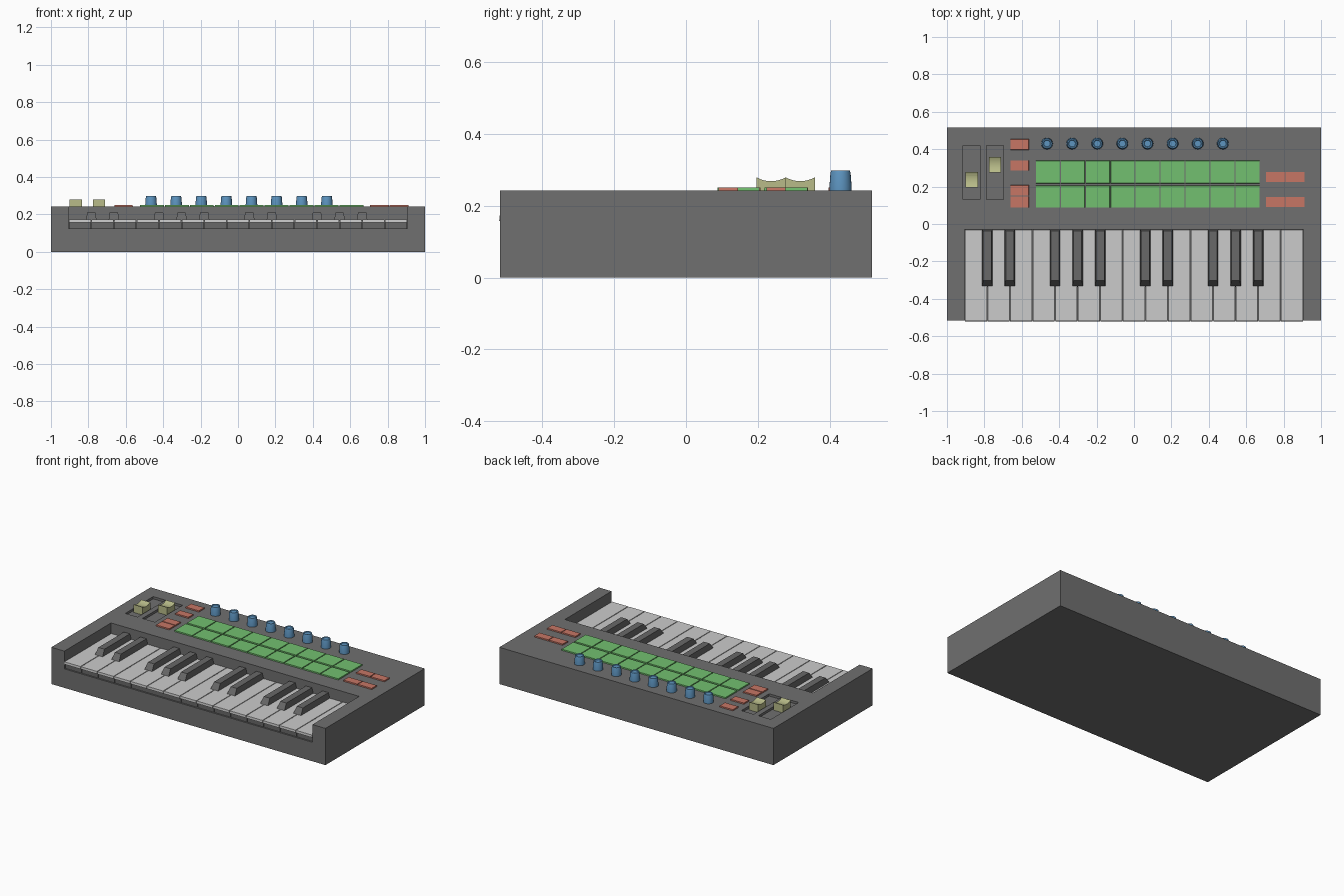
import bpy, bmesh, math
from mathutils import Vector

if "Cube" in bpy.data.objects:
    bpy.data.objects.remove(bpy.data.objects["Cube"], do_unlink=True)


def material(name, rgb):
    m = bpy.data.materials.new(name)
    m.use_nodes = True
    m.diffuse_color = (*rgb, 1)
    m.node_tree.nodes["Principled BSDF"].inputs["Base Color"].default_value = (*rgb, 1)
    return m


CASE = material("case grey", (0.16, 0.16, 0.16))
WHITE = material("key light grey", (0.6, 0.6, 0.6))
BLACK = material("key dark grey", (0.14, 0.14, 0.14))
GREEN = material("pad green", (0.17, 0.53, 0.16))
RED = material("button red", (0.57, 0.18, 0.13))
BLUE = material("knob blue", (0.11, 0.30, 0.53))
OLIVE = material("wheel olive", (0.48, 0.50, 0.25))


def finish(name, bm, mat):
    bmesh.ops.recalc_face_normals(bm, faces=bm.faces)
    mesh = bpy.data.meshes.new(name)
    bm.to_mesh(mesh)
    bm.free()
    mesh.materials.append(mat)
    ob = bpy.data.objects.new(name, mesh)
    bpy.context.collection.objects.link(ob)
    return ob


def box(name, mat, x, y, z, taper=0.0, front_slope=0.0):
    """Box from (min, max) ranges; the top can shrink and its front lean back."""
    bm = bmesh.new()
    bmesh.ops.create_cube(bm, size=1)
    for v in bm.verts:
        sx, sy, sz = (c > 0 for c in v.co)
        v.co = Vector((x[sx], y[sy], z[sz]))
        if sz:
            v.co.x += -taper if sx else taper
            v.co.y += -taper if sy else taper + front_slope
    return finish(name, bm, mat)


def extrude_x(name, mat, profile, x):
    """Side outline of (y, z) points pushed along x."""
    bm = bmesh.new()
    face = bm.faces.new([bm.verts.new((x[0], y, z)) for y, z in profile])
    out = bmesh.ops.extrude_face_region(bm, geom=[face])
    for v in out["geom"]:
        if isinstance(v, bmesh.types.BMVert):
            v.co.x = x[1]
    return finish(name, bm, mat)


def lathe(name, mat, profile, centre, steps=24):
    """Outline of (radius, height) points spun about a vertical axis."""
    bm = bmesh.new()
    verts = [bm.verts.new((r, 0, z)) for r, z in profile]
    edges = [bm.edges.new(pair) for pair in zip(verts, verts[1:])]
    bmesh.ops.spin(bm, geom=verts + edges, cent=(0, 0, 0), axis=(0, 0, 1),
                   angle=math.tau, steps=steps)
    bmesh.ops.remove_doubles(bm, verts=bm.verts, dist=0.0002)
    bmesh.ops.translate(bm, verts=bm.verts, vec=centre)
    ob = finish(name, bm, mat)
    bpy.ops.object.select_all(action="DESELECT")
    ob.select_set(True)
    bpy.context.view_layer.objects.active = ob
    bpy.ops.object.shade_smooth_by_angle(angle=math.radians(35))
    return ob


def cut(target, cutter):
    mod = target.modifiers.new("cut", "BOOLEAN")
    mod.operation = "DIFFERENCE"
    mod.solver = "EXACT"
    mod.object = cutter
    bpy.context.view_layer.objects.active = target
    bpy.ops.object.modifier_apply(modifier=mod.name)
    bpy.data.objects.remove(cutter, do_unlink=True)


TOP = 0.242
KEY_EDGE = 0.905
KEY_BACK = -0.03
WHEELS = ((-0.868, 0.237), (-0.743, 0.318))

# Case with an open-fronted key bed and two wheel slots
case = box("case", CASE, (-1, 1), (-0.517, 0.517), (0, TOP))
cut(case, box("bed_cutter", CASE, (-KEY_EDGE, KEY_EDGE), (-0.6, KEY_BACK), (0.125, 0.4)))
for wx, wy in WHEELS:
    cut(case, box("slot_cutter", CASE, (wx - 0.045, wx + 0.045), (0.13, 0.42), (TOP - 0.015, 0.4)))

# White keys: a thin overhanging top on a recessed dark body
PITCH = 2 * KEY_EDGE / 15
for i in range(15):
    x0 = -KEY_EDGE + i * PITCH
    span = (x0 + 0.0015, x0 + PITCH - 0.0015)
    box("white_key_%d" % (i + 1), WHITE, span, (-0.52, KEY_BACK), (0.157, 0.173), 0.001)
    box("key_body_%d" % (i + 1), BLACK, span, (-0.507, KEY_BACK), (0.125, 0.157))

# Black keys sit over the joints between white keys
for i in (1, 2, 4, 5, 6, 8, 9, 11, 12, 13):
    x0 = -KEY_EDGE + i * PITCH
    box("black_key_%d" % i, BLACK, (x0 - 0.029, x0 + 0.029), (-0.337, KEY_BACK),
        (0.165, 0.211), 0.007, 0.027)

# Two rows of pads
PAD = 1.2 / 9
for y0, y1 in ((0.087, 0.205), (0.217, 0.339)):
    for i in range(9):
        x0 = -0.527 + i * PAD
        box("pad", GREEN, (x0 + 0.002, x0 + PAD - 0.002), (y0, y1), (TOP - 0.005, 0.25), 0.001)

# Small buttons beside the pads
for y0, y1 in ((0.087, 0.147), (0.151, 0.208), (0.286, 0.34), (0.396, 0.454)):
    box("left_button", RED, (-0.66, -0.562), (y0, y1), (TOP - 0.005, 0.25), 0.001)
for y0 in (0.09, 0.223):
    for x0 in (0.705, 0.81):
        box("right_button", RED, (x0, x0 + 0.102), (y0, y0 + 0.055), (TOP - 0.005, 0.25), 0.001)

# Row of knobs with slightly dished tops
KNOB = ((0, 0), (0.031, 0), (0.031, 0.012), (0.028, 0.05), (0.026, 0.057),
        (0.02, 0.057), (0.017, 0.054), (0, 0.054))
for i in range(8):
    lathe("knob_%d" % (i + 1), BLUE, KNOB, (-0.465 + i * 0.1343, 0.43, TOP - 0.001))

# Control wheels with a scooped top
for wx, wy in WHEELS:
    scoop = [(wy + 0.0415 * t / 4, 0.268 + 0.011 * (t / 4) ** 2) for t in range(-4, 5)]
    base = [(wy + 0.0415, TOP - 0.015), (wy - 0.0415, TOP - 0.015)]
    extrude_x("control_wheel", OLIVE, scoop + base, (wx - 0.033, wx + 0.033))
